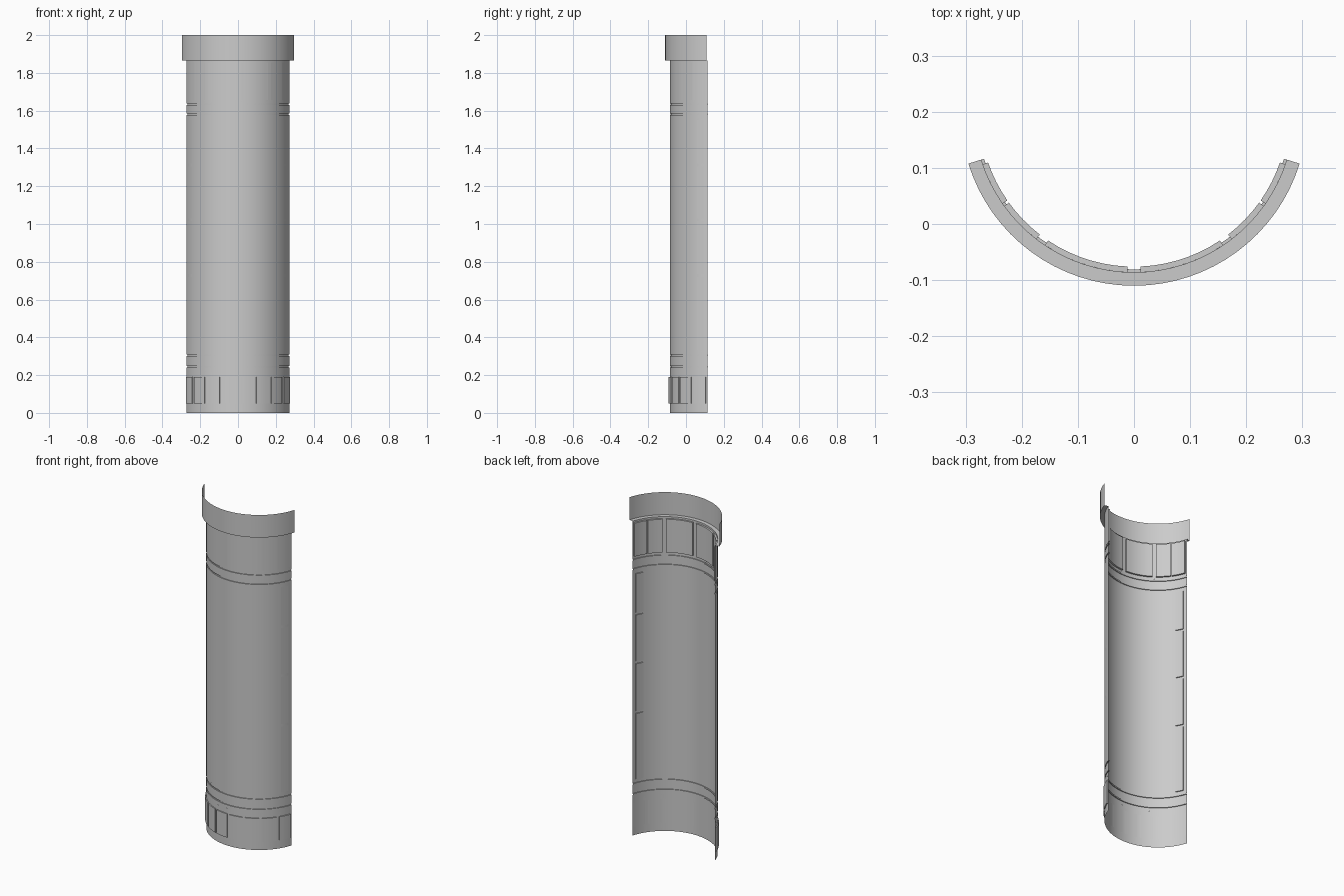
import bpy, bmesh, math

if "Cube" in bpy.data.objects:
    bpy.data.objects.remove(bpy.data.objects["Cube"])

R_BODY, R_COLLAR, CY = 0.285, 0.309, 0.199   # arc radii and arc centre
HALF = 72.8                                  # half opening angle in degrees
Z_COLLAR = 1.866


def point(r, deg, z):
    a = math.radians(deg)
    return (r * math.sin(a), CY - r * math.cos(a), z)


def breaks(marks, step):
    """Sorted marks with extra divisions so no gap exceeds step."""
    marks = sorted(set(round(m, 4) for m in marks))
    out = [marks[0]]
    for a, b in zip(marks, marks[1:]):
        n = max(1, math.ceil((b - a) / step - 1e-6))
        out += [a + (b - a) * i / n for i in range(1, n + 1)]
    return out


def curved_sheet(name, profile, panels=(), offset=0.0):
    """Sweep an (r, z) profile round the arc; push panel areas in or out.
    panels: (angle0, angle1, z0, z1), mirrored to the other side."""
    panels = list(panels) + [(-b, -a, c, d) for a, b, c, d in panels]
    angs = breaks([-HALF, 0, HALF] + [v for p in panels for v in p[:2]], 4.6)
    bm = bmesh.new()
    rows = [[bm.verts.new(point(r, a, z)) for a in angs] for r, z in profile]
    for lo, hi in zip(rows, rows[1:]):
        for i in range(len(angs) - 1):
            bm.faces.new((lo[i], lo[i + 1], hi[i + 1], hi[i]))
    groups = []
    for a0, a1, z0, z1 in panels:
        group = []
        for f in bm.faces:
            c = f.calc_center_median()
            ang = math.degrees(math.atan2(c.x, CY - c.y))
            if a0 < ang < a1 and z0 < c.z < z1:
                group.append(f)
        groups.append(group)
    for group in groups:
        res = bmesh.ops.extrude_face_region(bm, geom=group)
        for v in res["geom"]:
            if isinstance(v, bmesh.types.BMVert):
                r = math.hypot(v.co.x, v.co.y - CY)
                k = (r + offset) / r
                v.co.x *= k
                v.co.y = CY + (v.co.y - CY) * k
    me = bpy.data.meshes.new(name)
    bm.to_mesh(me)
    bm.free()
    ob = bpy.data.objects.new(name, me)
    bpy.context.collection.objects.link(ob)
    bpy.ops.object.select_all(action='DESELECT')
    ob.select_set(True)
    bpy.context.view_layer.objects.active = ob
    bpy.ops.object.shade_smooth_by_angle(angle=math.radians(25))
    return ob


def straight(*zs):
    return [(R_BODY, z) for z in zs]


def groove(z):
    return [(R_BODY, z - .004), (R_BODY - .005, z - .004),
            (R_BODY - .005, z + .004), (R_BODY, z + .004)]


# foot with a row of raised panels
foot = [(a, b, .05, .19) for a, b in ((1.5, 16.8), (19.5, 34.8), (37.8, 53.5), (57, 71))]
curved_sheet("foot_panels", straight(0, .05, .19, .22), foot, .006)

# plain bands with two grooves each
curved_sheet("lower_band", straight(.22) + groove(.245) + groove(.305) + straight(.32))
curved_sheet("upper_band", straight(1.565) + groove(1.58) + groove(1.635) + straight(1.645))

# main shell with a column of recessed slots near each side edge
slots = [(.33, .72), (.735, 1.015), (1.03, 1.305), (1.32, 1.55)]
slot_z = [z for s in slots for z in s]
curved_sheet("main_shell", straight(.32, *slot_z, 1.565),
             [(59.5, 68.5, *s) for s in slots], -.006)

# neck with large recessed panels
neck = [(a, b, 1.657, 1.855) for a, b in ((2.4, 33.8), (37.6, 54.2), (55.2, 71))]
curved_sheet("neck_panels", straight(1.645, 1.657, 1.855, Z_COLLAR), neck, -.010)

# flared collar with a flat step beneath
curved_sheet("collar", [(R_BODY, Z_COLLAR), (R_COLLAR, Z_COLLAR), (R_COLLAR, 2.0)])
